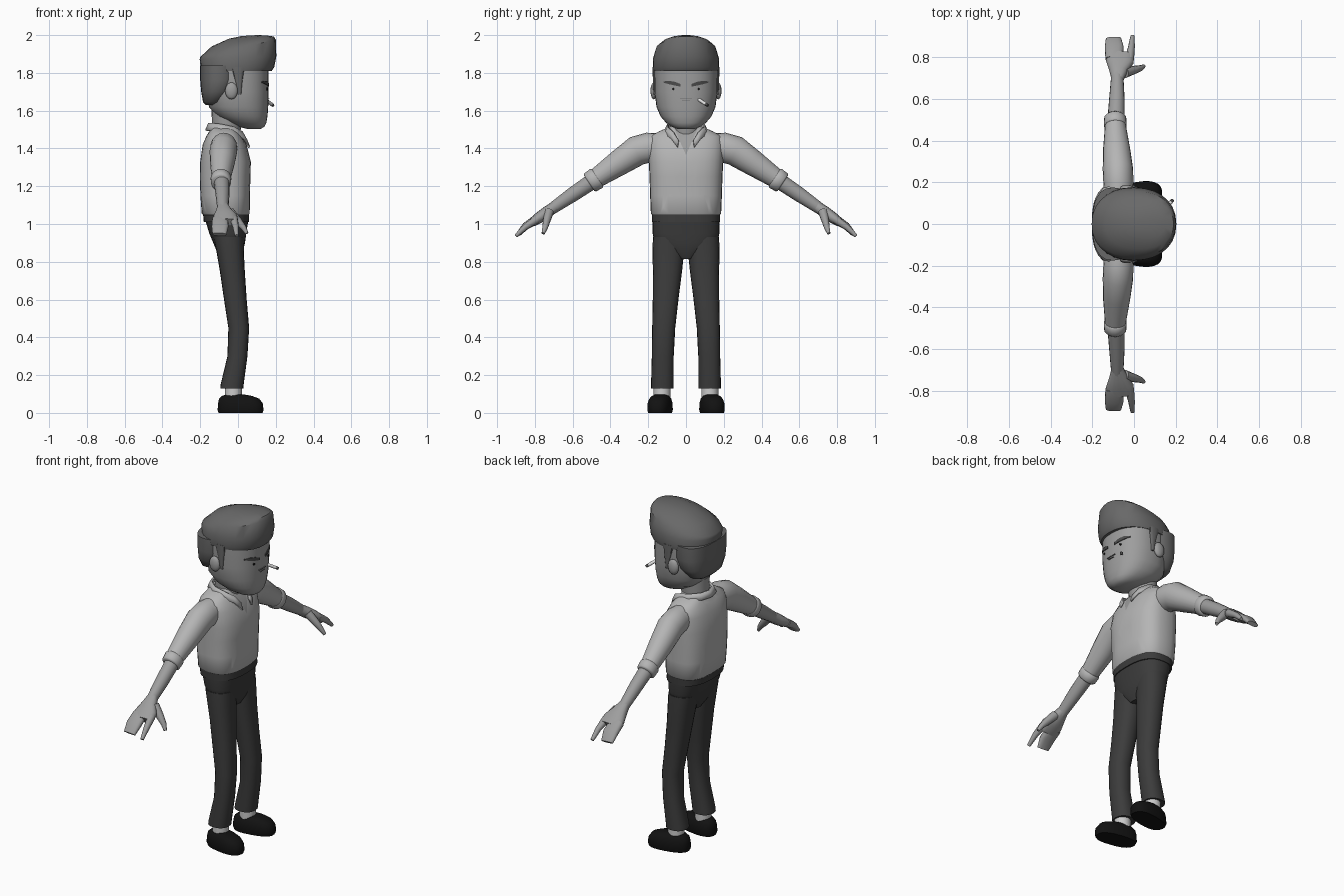
import bpy, bmesh, math
from mathutils import Vector, Matrix


def material(name, r, g=None, b=None):
    m = bpy.data.materials.new(name)
    m.diffuse_color = (r, g or r, b or r, 1)
    return m


skin = material("skin grey", 0.34)
shirt = material("shirt light grey", 0.46)
cloth = material("trouser charcoal", 0.045)
hairm = material("hair grey", 0.14)
leather = material("shoe black", 0.006)
browm = material("brow dark grey", 0.07)
sockm = material("sock pale grey", 0.6)
paper = material("paper white", 0.75)
lip = material("lip grey", 0.16)


def finish(name, bm, mats, mirror=False, angle=50):
    bmesh.ops.recalc_face_normals(bm, faces=bm.faces)
    me = bpy.data.meshes.new(name)
    bm.to_mesh(me)
    bm.free()
    ob = bpy.data.objects.new(name, me)
    bpy.context.collection.objects.link(ob)
    for m in mats:
        me.materials.append(m)
    if mirror:
        mod = ob.modifiers.new("mirror", 'MIRROR')
        mod.use_axis = (False, True, False)
    bpy.ops.object.select_all(action='DESELECT')
    ob.select_set(True)
    bpy.context.view_layer.objects.active = ob
    bpy.ops.object.shade_smooth_by_angle(angle=math.radians(angle))
    return ob


def spow(c, p):
    return math.copysign(abs(c) ** (2 / p), c)


def skin_rings(bm, rings):
    """Join rings of points into a closed, capped surface."""
    vs = [[bm.verts.new(p) for p in r] for r in rings]
    n = len(vs[0])
    for a, b in zip(vs, vs[1:]):
        for i in range(n):
            bm.faces.new((a[i], a[(i + 1) % n], b[(i + 1) % n], b[i]))
    bm.faces.new(vs[0][::-1])
    bm.faces.new(vs[-1])


def stack(rows, p=2.0, n=24):
    """Horizontal rings: (z, centre x, centre y, half x, half y[, slope])."""
    bm = bmesh.new()
    rings = []
    for row in rows:
        z, cx, cy, a, b = row[:5]
        s = row[5] if len(row) > 5 else 0
        ring = []
        for i in range(n):
            t = 2 * math.pi * i / n
            x = cx + a * spow(math.cos(t), p)
            ring.append((x, cy + b * spow(math.sin(t), p), z + s * x))
        rings.append(ring)
    skin_rings(bm, rings)
    return bm


def tube(pts, p=2.0, n=16):
    """Rings square to a path: (x, y, z, half width, half height)."""
    bm = bmesh.new()
    c = [Vector(q[:3]) for q in pts]
    rings = []
    for i, q in enumerate(pts):
        t = (c[min(i + 1, len(c) - 1)] - c[max(i - 1, 0)]).normalized()
        u = (Vector((1, 0, 0)) - t * t.x).normalized()
        v = t.cross(u)
        rings.append([c[i] + u * q[3] * spow(math.cos(k * 2 * math.pi / n), p)
                      + v * q[4] * spow(math.sin(k * 2 * math.pi / n), p) for k in range(n)])
    skin_rings(bm, rings)
    return bm


# head, neck and ears
finish("head", stack([(1.503, .085, 0, .035, .045), (1.515, .072, 0, .068, .075),
                      (1.535, .05, 0, .1, .105), (1.57, .022, 0, .134, .135),
                      (1.62, .003, 0, .157, .156), (1.70, 0, 0, .162, .167),
                      (1.86, 0, 0, .161, .168)], 2.3, 32), [skin])
finish("neck", stack([(1.44, -.065, 0, .07, .07), (1.60, -.055, 0, .085, .085)]), [skin])
bm = bmesh.new()
bmesh.ops.create_uvsphere(bm, u_segments=14, v_segments=8, radius=1, matrix=Matrix.Translation(
    (-.035, .17, 1.705)) @ Matrix.Diagonal((.034, .018, .045, 1)))
finish("ear", bm, [skin], True)

# hair: swept-up top, back shell and sideburns
finish("hair_top", stack([(1.81, -.01, 0, .188, .172), (1.83, -.003, 0, .195, .176),
                          (1.88, 0, 0, .203, .174, .04), (1.93, 0, 0, .2, .158, .23),
                          (1.962, .025, 0, .165, .12, .16), (1.985, .05, 0, .1, .07, .09),
                          (1.994, .06, 0, .04, .03, .06)], 2.2, 28), [hairm], angle=40)
finish("hair_back", stack([(1.63, -.135, 0, .035, .09), (1.645, -.13, 0, .055, .125),
                           (1.70, -.11, 0, .085, .165), (1.76, -.1, 0, .1, .175),
                           (1.84, -.1, 0, .1, .175)], 2.5, 24), [hairm])
finish("sideburn", stack([(1.685, .008, .163, .009, .009), (1.74, .006, .164, .016, .012),
                          (1.83, 0, .163, .035, .014)], 3, 10), [hairm], True)


# face details laid on the front of the head
def face_strip(name, pts, mat, mirror=False):
    """Thin plate following the face: (y, low z, high z)."""
    bm = bmesh.new()
    rings = []
    for y, lo, hi in pts:
        x = .161 * (1 - (abs(y) / .167) ** 2.3) ** (1 / 2.3)
        rings.append([(x + d, y, z) for d, z in ((-.004, lo), (.005, lo), (.005, hi), (-.004, hi))])
    skin_rings(bm, rings)
    return finish(name, bm, [mat], mirror, 30)


face_strip("eyebrow", [(.028, 1.727, 1.741), (.06, 1.733, 1.753), (.09, 1.74, 1.758),
                       (.118, 1.748, 1.755)], browm, True)
face_strip("eye", [(.062, 1.712, 1.717), (.068, 1.707, 1.722), (.074, 1.712, 1.717)], leather, True)
face_strip("mouth", [(-.032, 1.664, 1.668), (0, 1.664, 1.668), (.032, 1.664, 1.668)], lip)
face_strip("lower_lip", [(-.02, 1.652, 1.655), (.02, 1.652, 1.655)], lip)
finish("cigarette", tube([(.14, .062, 1.663, .009, .009), (.177, .105, 1.634, .009, .009)], n=10), [paper])
finish("cigarette_tip", tube([(.177, .105, 1.634, .009, .009), (.186, .115, 1.627, .008, .008)], n=10), [browm])

# shirt body with an open neckline cut in
bm = stack([(1.04, -.063, 0, .112, .172), (1.055, -.065, 0, .127, .186), (1.15, -.068, 0, .131, .19),
            (1.25, -.068, 0, .134, .193), (1.33, -.066, 0, .134, .197), (1.42, -.071, 0, .116, .2),
            (1.465, -.075, 0, .093, .19), (1.492, -.076, 0, .075, .14), (1.515, -.076, 0, .066, .085)], 2.7, 32)
V_Z, V_K = 1.365, .44
for s in (1, -1):
    bmesh.ops.bisect_plane(bm, geom=bm.verts[:] + bm.edges[:] + bm.faces[:], dist=1e-5,
                           plane_co=(0, 0, V_Z), plane_no=(0, s, -V_K))
for f in bm.faces:
    m = f.calc_center_median()
    f.material_index = int(m.x > -.06 and (m.z - V_Z) * V_K > abs(m.y))
finish("shirt_body", bm, [shirt, skin])

# collar: open band around the neck, drooping to points in front
bm = bmesh.new()
half = [(-.158, 0, 1.535), (-.142, .06, 1.535), (-.09, .1, 1.53), (-.02, .1, 1.515),
        (.025, .07, 1.49), (.05, .04, 1.445)]
path = [(x, -y, z) for x, y, z in half[:0:-1]] + half
prev = None
for x, y, z in path:
    out = Vector((x + .065, y, 0)).normalized() * .016
    cur = [bm.verts.new((x, y, z)), bm.verts.new((x + out.x, y + out.y, z - .038))]
    if prev:
        bm.faces.new((prev[0], cur[0], cur[1], prev[1]))
    prev = cur
ob = finish("collar", bm, [shirt])
ob.modifiers.new("thickness", 'SOLIDIFY').thickness = .012

# sleeves, rolled cuffs, forearms and hands
finish("sleeve", tube([(-.075, .13, 1.405, .068, .075), (-.075, .2, 1.404, .072, .08),
                       (-.077, .26, 1.388, .073, .08), (-.083, .35, 1.327, .066, .069),
                       (-.09, .49, 1.232, .048, .05)], n=20), [shirt], True)
finish("cuff", tube([(-.09, .468, 1.246, .05, .054), (-.09, .474, 1.242, .055, .06),
                     (-.09, .507, 1.22, .053, .057), (-.09, .513, 1.216, .046, .05)], n=20), [shirt], True)
finish("forearm", tube([(-.087, .48, 1.237, .042, .043), (-.082, .60, 1.156, .037, .039),
                        (-.08, .715, 1.077, .029, .03)]), [skin], True)
finish("palm", tube([(-.08, .69, 1.095, .028, .028), (-.075, .735, 1.063, .045, .032),
                     (-.068, .775, 1.035, .066, .03), (-.065, .815, 1.008, .066, .024)], 2.4), [skin], True)
finish("joined_fingers", tube([(-.095, .79, 1.025, .042, .025), (-.095, .85, .988, .045, .02),
                               (-.098, .888, .945, .037, .012)], 2.6), [skin], True)
finish("index_finger", tube([(-.022, .79, 1.025, .022, .022), (-.012, .85, .985, .016, .017),
                             (-.007, .9, .937, .01, .01)], n=10), [skin], True)
finish("thumb", tube([(-.045, .725, 1.065, .026, .026), (0, .738, 1.015, .022, .02),
                      (.03, .746, .98, .015, .015), (.047, .756, .95, .009, .009)], n=10), [skin], True)

# trousers: waistband, seat and legs
finish("waistband", stack([(1.01, -.061, 0, .12, .181), (1.053, -.063, 0, .122, .181)], 2.6, 32), [cloth])
finish("trouser_seat", stack([(.815, -.04, 0, .05, .04), (.85, -.042, 0, .068, .095),
                              (.9, -.047, 0, .084, .165), (.95, -.054, 0, .098, .177),
                              (1.03, -.06, 0, .116, .177)], 2.5, 32), [cloth])
finish("trouser_leg", stack([(.13, -.033, .125, .061, .06), (.15, -.031, .125, .061, .06),
                             (.3, -.003, .123, .053, .058), (.45, .004, .118, .055, .061),
                             (.6, -.014, .108, .06, .068), (.75, -.03, .098, .066, .077),
                             (.85, -.041, .094, .072, .084), (.93, -.05, .09, .08, .085)], 2.3, 20),
       [cloth], True)

# socks and shoes, toes turned slightly out
finish("sock", stack([(.06, -.025, .127, .045, .045), (.16, -.025, .126, .045, .045)]), [sockm], True)
bm = stack([(0, .014, .135, .118, .058), (.015, .014, .135, .123, .063), (.05, .013, .135, .12, .062),
            (.075, .006, .135, .108, .054), (.09, -.005, .135, .08, .043), (.097, -.015, .135, .05, .03)], 2.5, 24)
bmesh.ops.rotate(bm, verts=bm.verts, cent=(0, .135, 0), matrix=Matrix.Rotation(math.radians(10), 3, 'Z'))
finish("shoe", bm, [leather], True)
